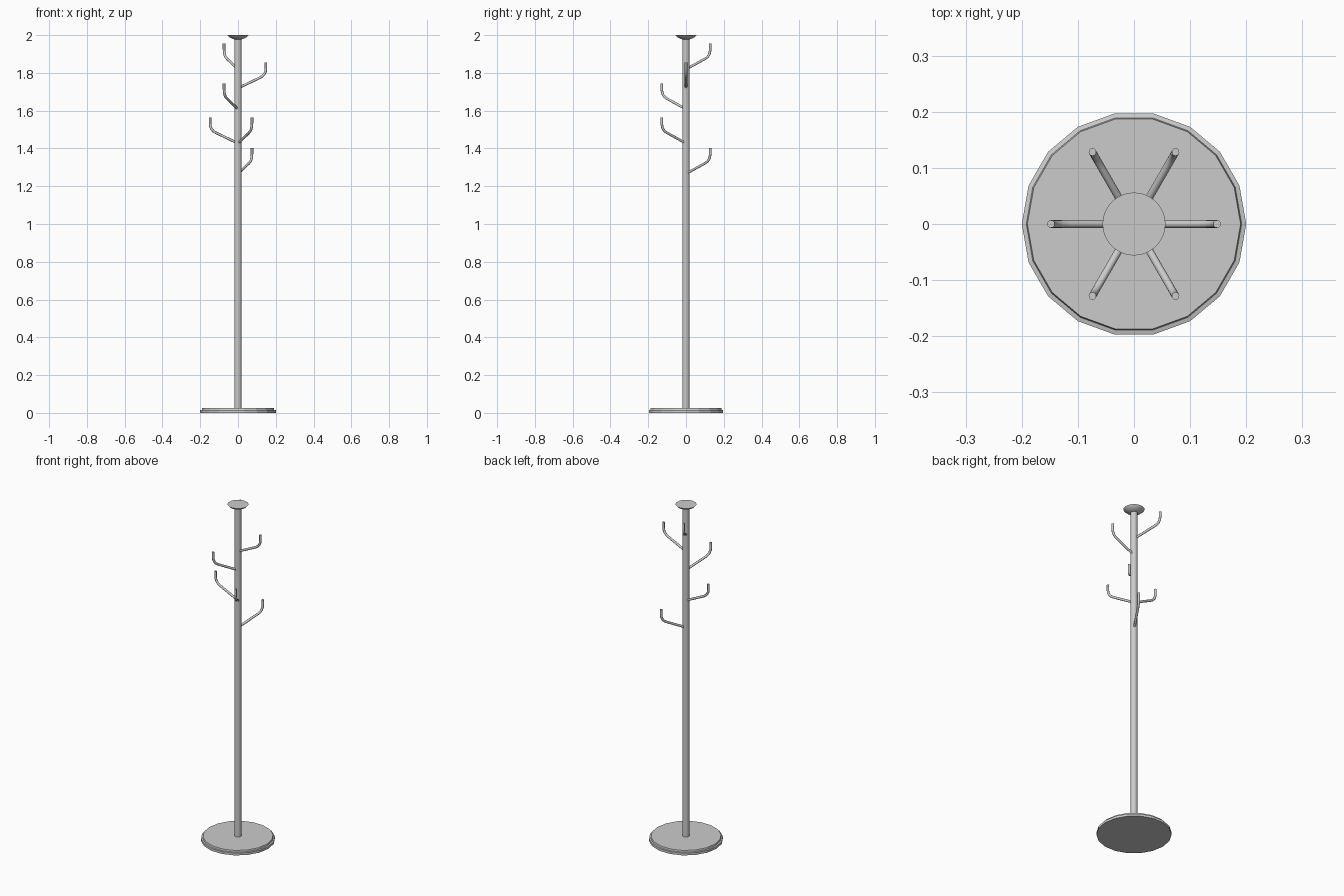
import bpy
import math
from mathutils import Vector

if "Cube" in bpy.data.objects:
    bpy.data.objects.remove(bpy.data.objects["Cube"])


def finish(name, verts, faces, smooth=True):
    mesh = bpy.data.meshes.new(name)
    mesh.from_pydata(verts, [], faces)
    mesh.update()
    ob = bpy.data.objects.new(name, mesh)
    bpy.context.collection.objects.link(ob)
    if smooth:
        bpy.ops.object.select_all(action='DESELECT')
        ob.select_set(True)
        bpy.context.view_layer.objects.active = ob
        bpy.ops.object.shade_smooth_by_angle(angle=math.radians(35))
    return ob


def skin(rings, n):
    # Quads between successive rings plus end caps
    verts = [v for ring in rings for v in ring]
    faces = [(i * n + j, i * n + (j + 1) % n, (i + 1) * n + (j + 1) % n, (i + 1) * n + j)
             for i in range(len(rings) - 1) for j in range(n)]
    faces.append(tuple(reversed(range(n))))
    faces.append(tuple(range(len(verts) - n, len(verts))))
    return verts, faces


def lathe(name, profile, n, smooth=True):
    rings = [[(r * math.cos(math.tau * j / n), r * math.sin(math.tau * j / n), z)
              for j in range(n)] for r, z in profile]
    return finish(name, *skin(rings, n), smooth)


def hook(name, angle, top, radius=0.0068, n=12):
    # Side profile: distance from the pole axis, height relative to the tip
    path = [(0.008, -0.132), (0.115, -0.081), (0.130, -0.072), (0.140, -0.061),
            (0.146, -0.047), (0.148, -0.030), (0.148, 0.0)]
    out = Vector((math.cos(angle), math.sin(angle), 0))
    up = Vector((0, 0, 1))
    side = up.cross(out)
    pts = [out * r + up * (top + z) for r, z in path]
    rings = []
    for i, p in enumerate(pts):
        t = (pts[min(i + 1, len(pts) - 1)] - pts[max(i - 1, 0)]).normalized()
        if i == len(pts) - 1:
            t = up
        nrm = t.cross(side)
        rings.append([p + radius * (side * math.cos(math.tau * j / n) - nrm * math.sin(math.tau * j / n))
                      for j in range(n)])
    return finish(name, *skin(rings, n))


# Stepped 18-sided base
lathe("base", [(0.2, 0), (0.2, 0.014), (0.192, 0.016), (0.19, 0.025)], 18, False)

# Upright pole
lathe("pole", [(0.0185, 0.02), (0.0185, 1.99)], 24)

# Flared cap
lathe("top_cap", [(0.018, 1.977), (0.030, 1.981), (0.044, 1.988), (0.053, 1.996), (0.056, 2.0)], 48)

# Six hooks around the pole at staggered heights
for i, (deg, top) in enumerate([(120, 1.955), (0, 1.855), (240, 1.744),
                                (180, 1.563), (300, 1.563), (60, 1.402)]):
    hook(f"hook_{i + 1}", math.radians(deg), top)
